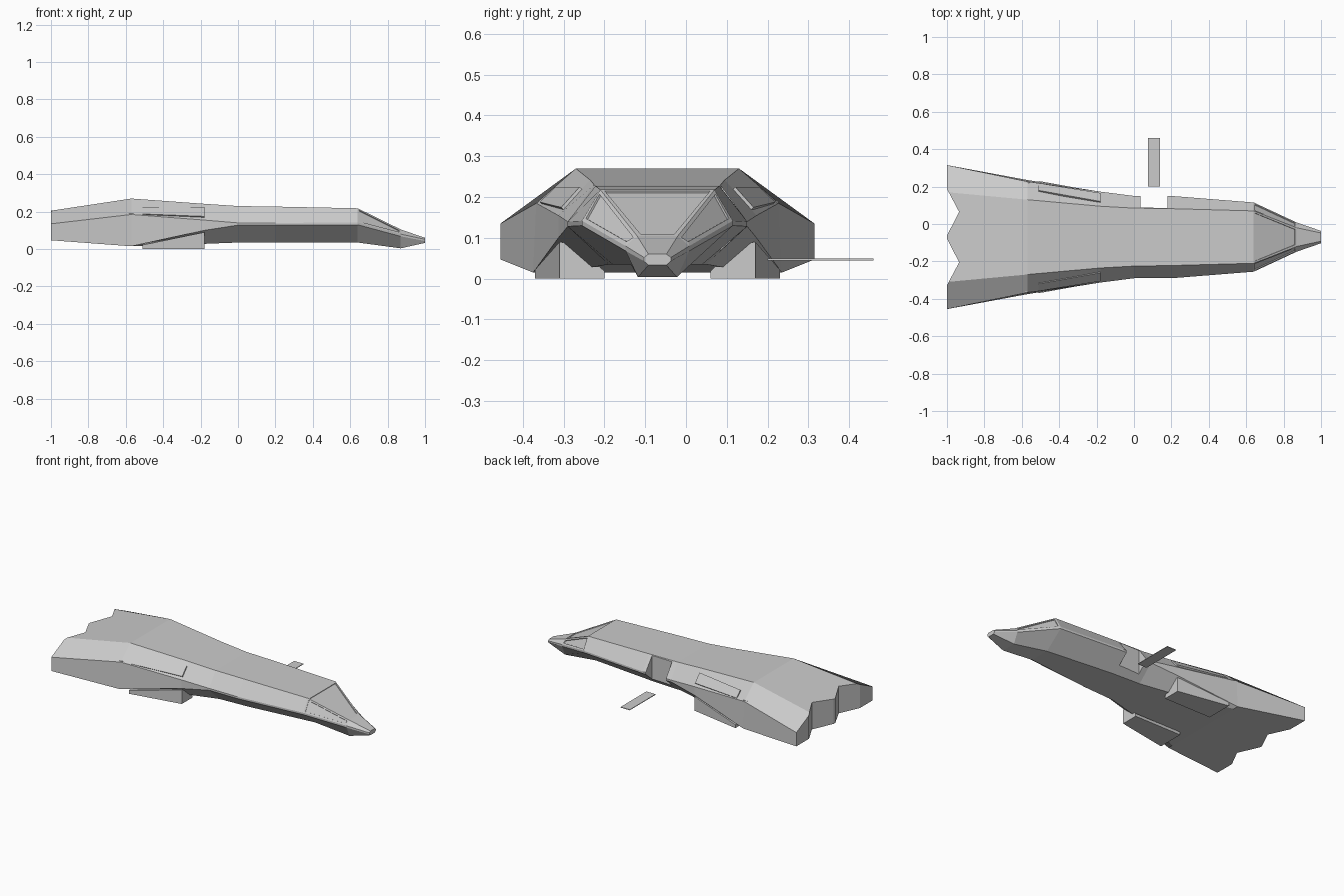
import bpy, bmesh
from mathutils import Vector

if "Cube" in bpy.data.objects:
    bpy.data.objects.remove(bpy.data.objects["Cube"])

CY = -0.07  # hull symmetry plane


def make(name, bm):
    bmesh.ops.recalc_face_normals(bm, faces=bm.faces)
    me = bpy.data.meshes.new(name)
    bm.to_mesh(me)
    bm.free()
    ob = bpy.data.objects.new(name, me)
    bpy.context.collection.objects.link(ob)
    return ob


def loft(rings):
    """Skin closed rings of equal length and cap the ends."""
    bm = bmesh.new()
    rs = [[bm.verts.new(p) for p in r] for r in rings]
    n = len(rs[0])
    for a, b in zip(rs, rs[1:]):
        for i in range(n):
            j = (i + 1) % n
            bm.faces.new((a[i], a[j], b[j], b[i]))
    bm.faces.new(rs[0])
    bm.faces.new(rs[-1][::-1])
    bmesh.ops.recalc_face_normals(bm, faces=bm.faces)
    return bm


def prism(name, outline, z0, z1):
    return make(name, loft([[(x, y, z) for x, y in outline] for z in (z0, z1)]))


def cut(ob, cutter):
    m = ob.modifiers.new("cut", 'BOOLEAN')
    m.operation = 'DIFFERENCE'
    m.solver = 'EXACT'
    m.object = cutter
    cutter.hide_render = True
    bpy.context.view_layer.objects.active = ob
    bpy.ops.object.modifier_apply(modifier=m.name)
    bpy.data.objects.remove(cutter)


# Hull stations: x, then half width and height of roof, upper chine, lower chine, belly
stations = [
    (-1.00, .24, .205, .385, .135, .385, .047, .30, .047),
    (-0.57, .20, .270, .297, .185, .305, .015, .27, .015),
    (-0.18, .165, .242, .243, .155, .243, .100, .16, .028),
    (0.00, .155, .230, .220, .140, .220, .128, .12, .035),
    (0.20, .152, .227, .220, .140, .220, .128, .11, .035),
    (0.64, .140, .218, .185, .142, .185, .130, .065, .035),
    (0.87, .050, .105, .078, .080, .078, .068, .048, .004),
    (1.00, .022, .060, .033, .052, .033, .043, .022, .033),
]
rings = []
for x, *v in stations:
    half = [(v[i], v[i + 1]) for i in (0, 2, 4, 6)]
    ring = [(x, CY + w, z) for w, z in half]
    ring += [(x, CY - w, z) for w, z in reversed(half)]
    rings.append(ring)
bm = loft(rings)

# Cockpit windows inset in the sloping nose panels
panes = []
for f in bm.faces:
    c = f.calc_center_median()
    if 0.7 < c.x < 0.8 and len(f.verts) == 4 and f.normal.z > 0.2:
        panes.append(f)
bmesh.ops.inset_individual(bm, faces=panes, thickness=0.014, depth=0)
bmesh.ops.inset_individual(bm, faces=panes, thickness=0.001, depth=-0.005)
hull = make("hull", bm)

# Zigzag tail notches and the side doorway
for s in (-1, 1):
    cut(hull, prism("tail_cutter", [(-1.004, CY + s * .265), (-0.935, CY + s * .135),
                                    (-1.004, CY)], -.1, .4))
cut(hull, prism("door_cutter", [(.036, .085), (.18, .085), (.18, .3), (.036, .3)], -.1, .224))

# Boarding ramp
prism("boarding_ramp", [(.075, .2), (.14, .2), (.14, .46), (.075, .46)], .045, .049)

for s, side in ((-1, "front"), (1, "back")):
    # Belly pod
    pod = []
    for x, o, zo, zm in ((-.51, .30, .022, .05), (-.18, .24, .09, .085)):
        pts = [(.13, 0), (o, 0), (o, zo), (.20, zm), (.13, .018)]
        pod.append([(x, CY + s * w, z) for w, z in pts])
    make(side + "_belly_pod", loft(pod))

    # Raised shoulder panel
    quad = [(-.51, .245, .220), (-.51, .284, .183), (-.18, .231, .170), (-.18, .186, .220)]
    off = Vector((0, s * .008, .008))
    base = [Vector((x, CY + s * w, z)) for x, w, z in quad]
    make(side + "_shoulder_panel", loft([[p - off for p in base], [p + off * .6 for p in base]]))

    # Thin rear vane
    prism(side + "_rear_vane", [(-.73, CY + s * .27), (-.56, CY + s * .28),
                                (-.56, CY + s * .295), (-.71, CY + s * .285)], .182, .190)
